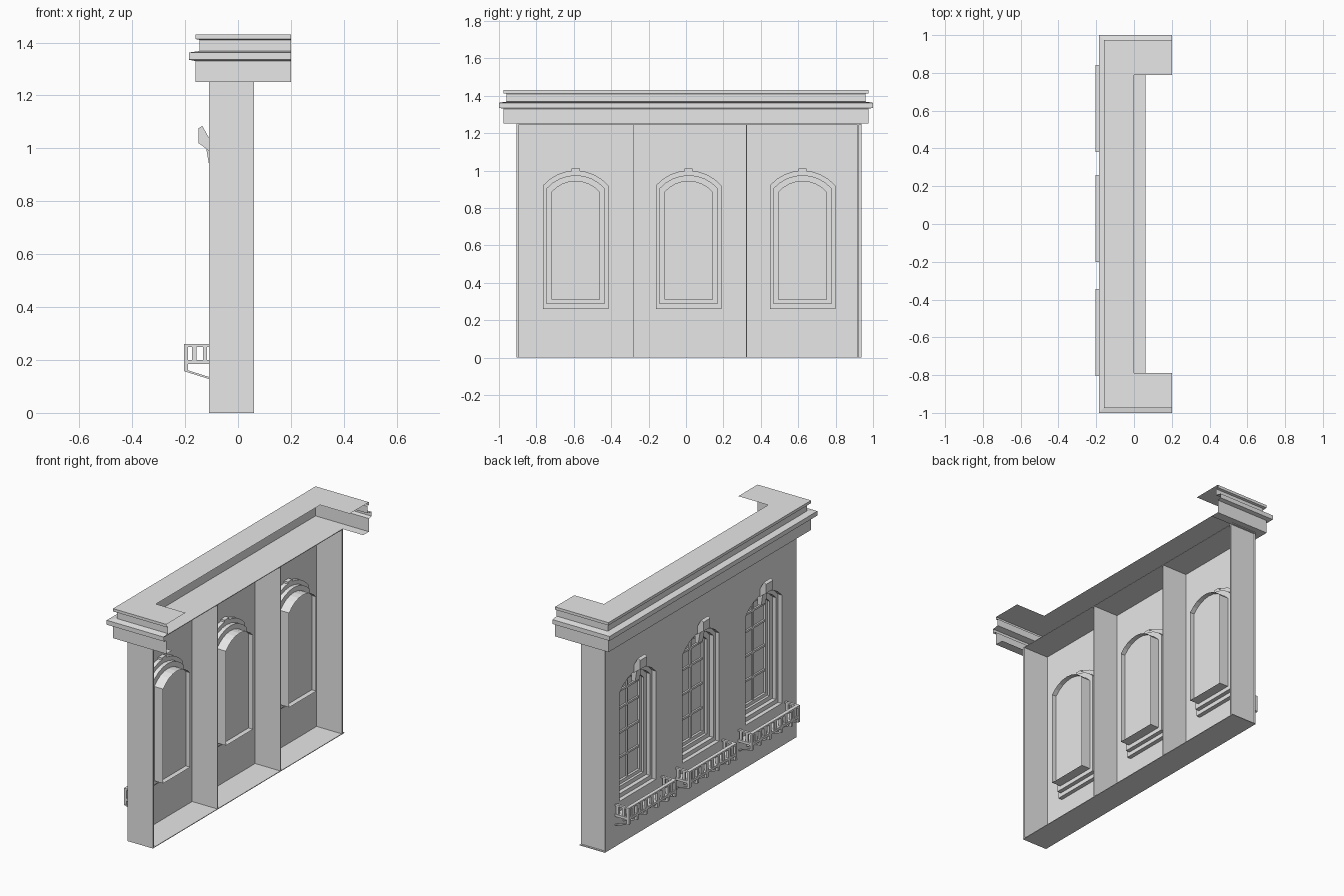
import bpy, bmesh, math
from mathutils import Vector

cube = bpy.data.objects.get("Cube")
if cube:
    bpy.data.objects.remove(cube, do_unlink=True)

stone = bpy.data.materials.new("pale_stone")
stone.use_nodes = True
stone.diffuse_color = (0.8, 0.8, 0.8, 1)
stone.node_tree.nodes["Principled BSDF"].inputs["Base Color"].default_value = (0.8, 0.8, 0.8, 1)

FRONT, BACK, TOP = -0.11, 0.06, 1.25
Y0, Y1 = -0.905, 0.938
WINDOWS = {"right": -0.59, "middle": 0.014, "left": 0.623}
BALCONIES = {"right": -0.575, "middle": 0.03, "left": 0.612}


def finish(name, bm):
    mesh = bpy.data.meshes.new(name)
    bm.to_mesh(mesh)
    bm.free()
    mesh.materials.append(stone)
    ob = bpy.data.objects.new(name, mesh)
    bpy.context.collection.objects.link(ob)
    return ob


def box(bm, x0, x1, y0, y1, z0, z1):
    vs = bmesh.ops.create_cube(bm, size=1)["verts"]
    for v in vs:
        v.co = Vector((x0 if v.co.x < 0 else x1, y0 if v.co.y < 0 else y1, z0 if v.co.z < 0 else z1))


def prism(bm, outline, y0, y1):
    """Extrude an (x, z) outline along y."""
    a = [bm.verts.new((x, y0, z)) for x, z in outline]
    b = [bm.verts.new((x, y1, z)) for x, z in outline]
    bm.faces.new(a)
    bm.faces.new(b[::-1])
    skin(bm, a, b, True)


def skin(bm, a, b, closed):
    n = len(a)
    for i in range(n if closed else n - 1):
        j = (i + 1) % n
        bm.faces.new((a[i], b[i], b[j], a[j]))


def arch(yc, w, bottom, spring, crown, steps=8):
    """Outline of a window with a shallow arched head."""
    rise = crown - spring
    r = (w * w + rise * rise) / (2 * rise)
    half = math.asin(min(1, w / r))
    pts = [(yc - w, bottom), (yc + w, bottom)]
    for i in range(steps + 1):
        t = half - 2 * half * i / steps
        pts.append((yc + r * math.sin(t), crown - r + r * math.cos(t)))
    return pts


def loop(bm, pts, x):
    return [bm.verts.new((x, y, z)) for y, z in pts]


OUTER = (0.175, 0.26, 0.92, 1.0)
MIDDLE = (0.155, 0.285, 0.905, 0.975)
INNER = (0.13, 0.31, 0.885, 0.945)
PANE = (0.112, 0.33, 0.875, 0.928)

# Facade sheet with three arched openings
bm = bmesh.new()
edges = []
outlines = [[(Y0, 0), (Y1, 0), (Y1, TOP), (Y0, TOP)]]
outlines += [arch(yc, *OUTER) for yc in WINDOWS.values()]
for pts in outlines:
    vs = loop(bm, pts, FRONT)
    edges += [bm.edges.new((vs[i - 1], vs[i])) for i in range(len(vs))]
bmesh.ops.triangle_fill(bm, edges=edges, use_beauty=True, normal=(-1, 0, 0))
bmesh.ops.recalc_face_normals(bm, faces=bm.faces)
bm.faces.ensure_lookup_table()
if bm.faces[0].normal.x > 0:
    bmesh.ops.reverse_faces(bm, faces=bm.faces)
finish("facade_wall", bm)

# Open-backed shell: floor, ceiling, ends and two partitions
for name, dims in {
    "wall_floor": (FRONT, BACK, Y0, Y1, 0, 0.004),
    "wall_ceiling": (FRONT, BACK, Y0, Y1, TOP - 0.004, TOP),
    "right_end_wall": (FRONT, BACK, Y0, Y0 + 0.012, 0, TOP),
    "left_end_wall": (FRONT, BACK, Y1 - 0.024, Y1 - 0.012, 0, TOP),
    "right_partition": (FRONT, BACK, -0.284, -0.28, 0, TOP),
    "left_partition": (FRONT, BACK, 0.322, 0.326, 0, TOP),
}.items():
    bm = bmesh.new()
    box(bm, *dims)
    finish(name, bm)

for side, yc in WINDOWS.items():
    # Stepped reveal that runs back through the wall
    bm = bmesh.new()
    rings = [loop(bm, arch(yc, *shape), x) for shape, x in (
        (OUTER, FRONT), (OUTER, -0.085), (MIDDLE, -0.085),
        (MIDDLE, -0.06), (INNER, -0.06), (INNER, 0.0))]
    for a, b in zip(rings, rings[1:]):
        skin(bm, a, b, True)
    finish(side + "_window_reveal", bm)

    # Pane
    bm = bmesh.new()
    bm.faces.new(loop(bm, arch(yc, *INNER), -0.03)[::-1])
    finish(side + "_window_pane", bm)

    # Sash frame and glazing bars
    bm = bmesh.new()
    rings = [loop(bm, arch(yc, *s), x) for s, x in
             ((INNER, -0.045), (PANE, -0.045), (PANE, -0.031))]
    for a, b in zip(rings, rings[1:]):
        skin(bm, a, b, True)
    box(bm, -0.041, -0.031, yc - 0.006, yc + 0.006, 0.32, 0.935)
    for z in (0.47, 0.62, 0.77, 0.875):
        box(bm, -0.041, -0.031, yc - 0.115, yc + 0.115, z - 0.006, z + 0.006)
    finish(side + "_window_sash", bm)

    # Keystone with a tapered tail
    bm = bmesh.new()
    prism(bm, [(FRONT, 0.99), (-0.135, 1.01), (-0.15, 1.02), (-0.15, 1.075),
               (-0.135, 1.085), (FRONT, 1.04)], yc - 0.033, yc + 0.033)
    prism(bm, [(-0.085, 0.93), (-0.108, 0.93), (-0.122, 1.01), (-0.085, 1.01)],
          yc - 0.022, yc + 0.022)
    bmesh.ops.recalc_face_normals(bm, faces=bm.faces)
    finish(side + "_keystone", bm)

# Balconies
HALF, OUT = 0.23, -0.205
BRACKETS = (-0.225, -0.155, -0.055, 0.055, 0.145, 0.222)
for side, yc in BALCONIES.items():
    a, b = yc - HALF, yc + HALF
    bm = bmesh.new()
    box(bm, OUT, FRONT, a, b, 0.185, 0.2)
    finish(side + "_balcony_floor", bm)

    bm = bmesh.new()
    box(bm, OUT, OUT + 0.022, a, b, 0.25, 0.26)
    for y in (a, b - 0.015):
        box(bm, OUT, FRONT, y, y + 0.015, 0.25, 0.26)
        for x in (-0.165, -0.125):
            box(bm, x - 0.008, x + 0.008, y, y + 0.012, 0.2, 0.25)
    for off in BRACKETS:
        y = min(max(yc + off, a + 0.009), b - 0.009)
        box(bm, OUT, OUT + 0.016, y - 0.009, y + 0.009, 0.16, 0.25)
    for p, q in zip(BRACKETS, BRACKETS[1:]):
        m = yc + (p + q) / 2
        box(bm, OUT + 0.004, OUT + 0.014, m - 0.012, m + 0.012, 0.2, 0.25)
    finish(side + "_balcony_railing", bm)

    # Sloping struts under the floor
    bm = bmesh.new()
    for off in BRACKETS:
        prism(bm, [(OUT, 0.158), (FRONT, 0.128), (FRONT, 0.136), (OUT, 0.166)],
              yc + off - 0.006, yc + off + 0.006)
    bmesh.ops.recalc_face_normals(bm, faces=bm.faces)
    finish(side + "_balcony_struts", bm)

# Cornice: a moulded profile swept round three sides, open inside
PROFILE = [(0.92, 1.25), (0.975, 1.25), (0.975, 1.33), (1.0, 1.335), (1.0, 1.362),
           (0.96, 1.368), (0.96, 1.41), (0.975, 1.413), (0.975, 1.43)]


def u_path(bm, x, d, z):
    return [bm.verts.new(p) for p in ((0.2, -d, z), (x, -d, z), (x, d, z), (0.2, d, z))]


bm = bmesh.new()
rows = [u_path(bm, 0.815 - d, d, z) for d, z in PROFILE]
rows.append(u_path(bm, 0.0, 0.79, 1.43))
for a, b in zip(rows, rows[1:]):
    skin(bm, b, a, False)
bmesh.ops.recalc_face_normals(bm, faces=bm.faces)
if sum(f.normal.z * f.calc_area() for f in bm.faces) < 0:
    bmesh.ops.reverse_faces(bm, faces=bm.faces)
finish("cornice", bm)
